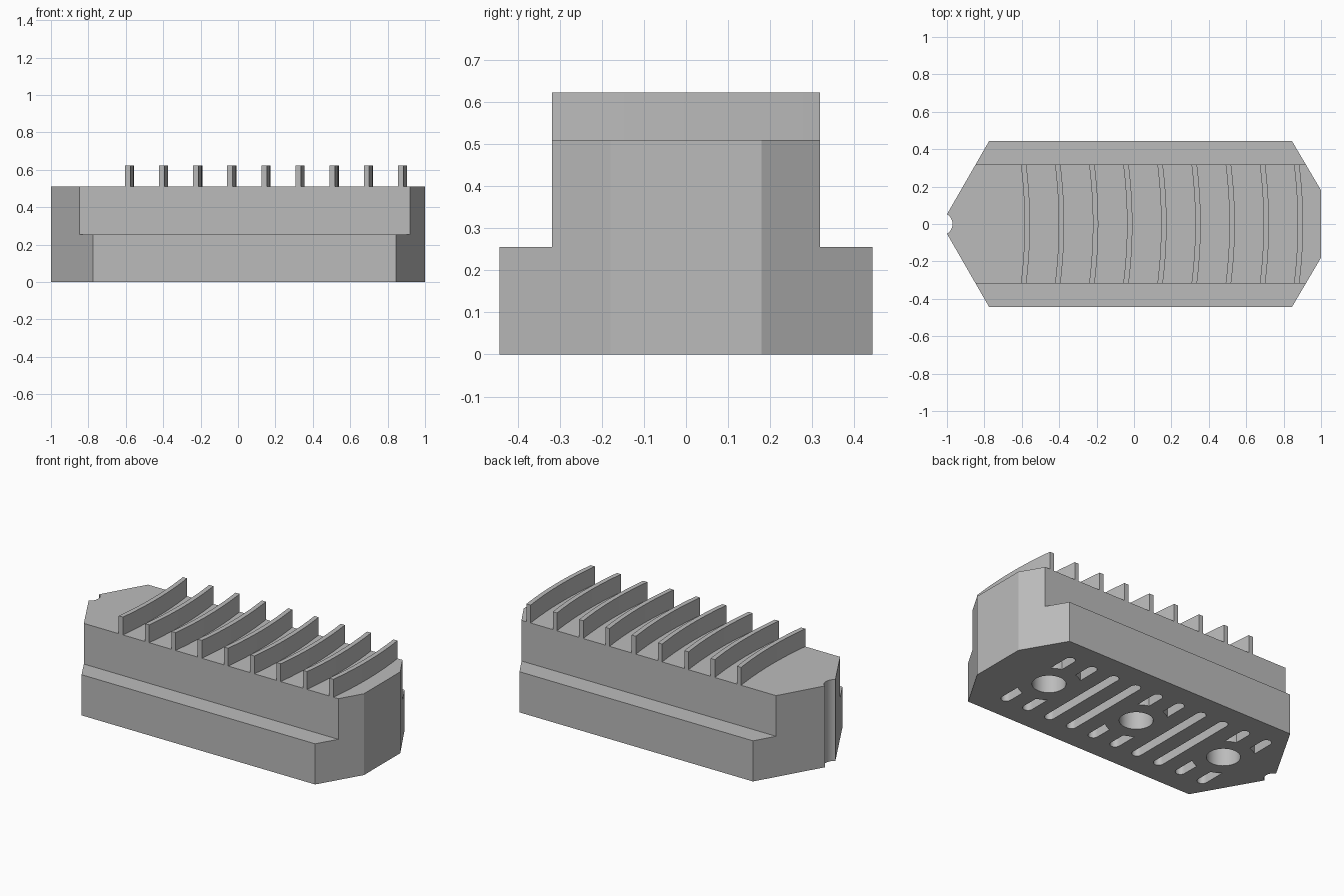
import bpy
import bmesh
from math import sin, cos, pi, sqrt

if "Cube" in bpy.data.objects:
    bpy.data.objects.remove(bpy.data.objects["Cube"], do_unlink=True)

grey = bpy.data.materials.new("plain_grey")
grey.use_nodes = True
grey.diffuse_color = (0.5, 0.5, 0.5, 1)
grey.node_tree.nodes["Principled BSDF"].inputs["Base Color"].default_value = (0.5, 0.5, 0.5, 1)

BASE_TOP, BODY_TOP, FIN_TOP = 0.255, 0.51, 0.622
HALF_BASE, HALF_TOP = 0.443, 0.318
POCKET_TOP = 0.35
HOLE_MID, HOLE_STEP = -0.016, 0.64


def prisms(name, outlines, z0, z1):
    """One object made of vertical prisms, each with a counterclockwise outline."""
    bm = bmesh.new()
    for pts in outlines:
        low = [bm.verts.new((x, y, z0)) for x, y in pts]
        high = [bm.verts.new((x, y, z1)) for x, y in pts]
        bm.faces.new(low[::-1])
        bm.faces.new(high)
        n = len(pts)
        for i in range(n):
            j = (i + 1) % n
            bm.faces.new((low[i], low[j], high[j], high[i]))
    mesh = bpy.data.meshes.new(name)
    bm.to_mesh(mesh)
    bm.free()
    mesh.materials.append(grey)
    obj = bpy.data.objects.new(name, mesh)
    bpy.context.collection.objects.link(obj)
    return obj


def circle(x, y, r, n=40):
    return [(x + r * cos(2 * pi * i / n), y + r * sin(2 * pi * i / n)) for i in range(n)]


def slot(x, half_len, half_w, n=10):
    top = [(x + half_w * cos(pi * i / n), half_len - half_w + half_w * sin(pi * i / n))
           for i in range(n + 1)]
    return top + [(2 * x - px, -py) for px, py in top]


def half_slot(x, hole_x, half_len, half_w, clear, side, n=10):
    """Slot end whose inner end follows a round wall about the hole."""
    pts = [(x + half_w * cos(pi * i / n), half_len - half_w + half_w * sin(pi * i / n))
           for i in range(n + 1)]
    for i in range(7):
        px = x - half_w + 2 * half_w * i / 6
        pts.append((px, sqrt(clear ** 2 - (px - hole_x) ** 2)))
    return pts if side > 0 else [(px, -py) for px, py in pts][::-1]


def rectangle(x, y0, y1):
    return [(-x, y0), (x, y0), (x, y1), (-x, y1)]


def cut(obj, cutter):
    mod = obj.modifiers.new(cutter.name, "BOOLEAN")
    mod.operation = "DIFFERENCE"
    mod.solver = "EXACT"
    mod.object = cutter
    cutter.hide_render = True


# Body: long block with angled ends and a notched nose
nose = [(-1.0, -0.052 + 0.0)]
arc = [(-1.03 + 0.06 * cos(a), 0.06 * sin(a)) for a in [pi / 3 * (i / 6 - 1) for i in range(13)]]
half = [(0.845, HALF_BASE), (1, 0.18)]
outline = ([(-0.775, -HALF_BASE)] + [(x, -y) for x, y in half] + half[::-1]
           + [(-0.775, HALF_BASE)] + arc[::-1])
body = prisms("body", [outline], 0, BODY_TOP)

# Shoulders along both long sides
shoulders = prisms("shoulder_cutter", [rectangle(1.2, HALF_TOP, 0.6), rectangle(1.2, -0.6, -HALF_TOP)],
                   BASE_TOP, 0.7)

# Round holes and slots in the underside
holes = [HOLE_MID + HOLE_STEP * i for i in (-1, 0, 1)]
pockets = [circle(x, 0, 0.096) for x in holes]
for i in range(10):
    x = HOLE_MID + HOLE_STEP / 4 * (i - 4.5)
    near = min(holes, key=lambda h: abs(h - x))
    if abs(near - x) < 0.1:
        pockets += [half_slot(x, near, 0.31, 0.03, 0.18, s) for s in (-1, 1)]
    else:
        pockets.append(slot(x, 0.31, 0.03))
pocket_cutter = prisms("pocket_cutter", pockets, -0.1, POCKET_TOP)

cutters = [shoulders, pocket_cutter]
for c in cutters:
    cut(body, c)
bpy.context.view_layer.update()
graph = bpy.context.evaluated_depsgraph_get()
finished = bpy.data.meshes.new_from_object(body.evaluated_get(graph))
body.modifiers.clear()
body.data = finished
for c in cutters:
    bpy.data.objects.remove(c, do_unlink=True)

# Curved fins across the top
fins = []
steps = 16
for k in range(9):
    x = -0.605 + 0.1825 * k
    curve = [(x + 0.02 * (1 - t * t), HALF_TOP * t) for t in [2 * i / steps - 1 for i in range(steps + 1)]]
    fins.append([(px + 0.029, py) for px, py in curve] + curve[::-1])
fin_obj = prisms("fins", fins, BODY_TOP - 0.005, FIN_TOP)

# Smooth the round walls, keep the edges sharp
bpy.ops.object.select_all(action="DESELECT")
for obj in (body, fin_obj):
    obj.select_set(True)
bpy.context.view_layer.objects.active = body
bpy.ops.object.shade_smooth_by_angle(angle=pi / 7)
